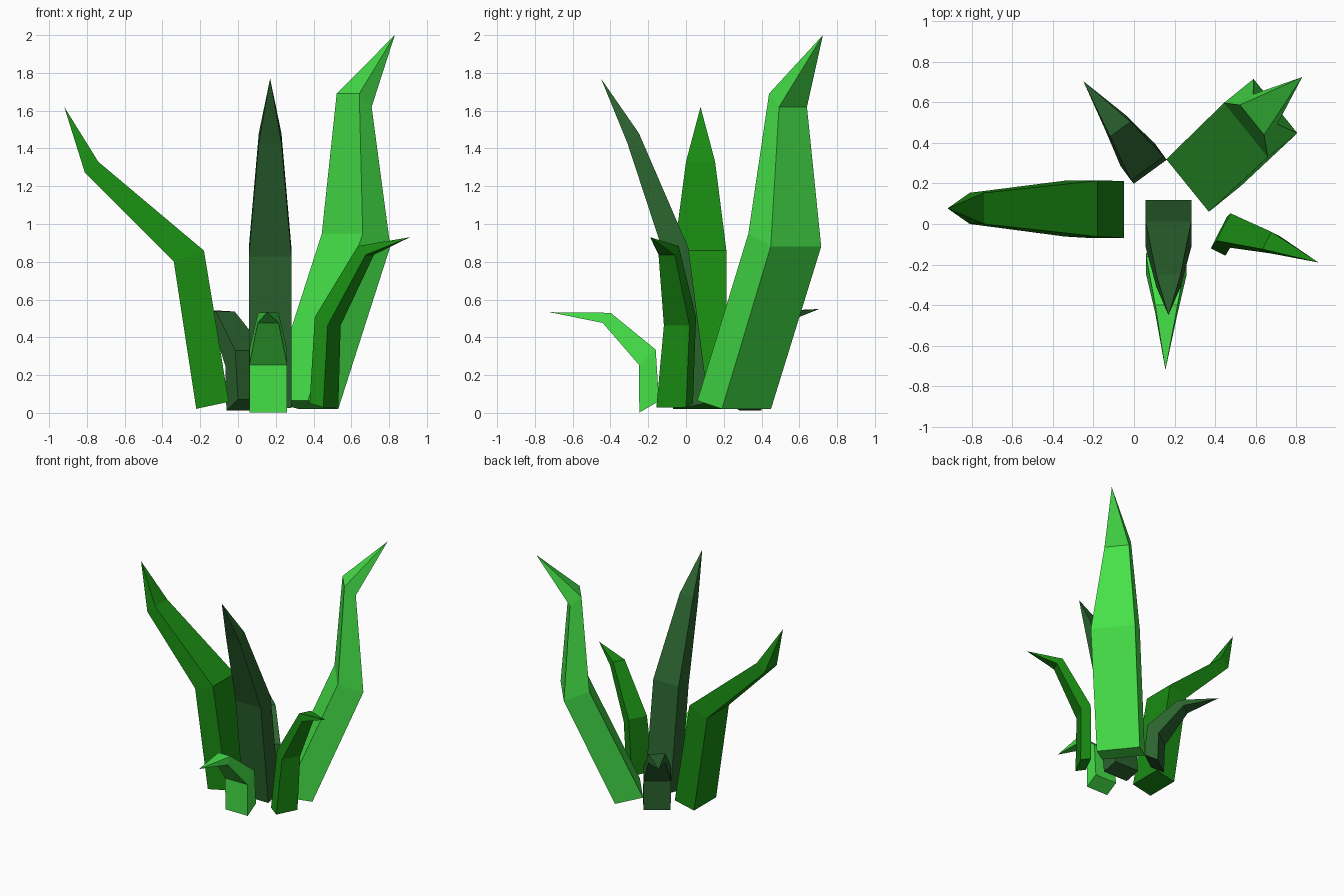
import bpy
from math import radians, sin, cos
from mathutils import Vector

if "Cube" in bpy.data.objects:
    bpy.data.objects.remove(bpy.data.objects["Cube"])


def material(name, rgb):
    m = bpy.data.materials.new(name)
    m.diffuse_color = (*rgb, 1)
    m.use_nodes = True
    m.node_tree.nodes["Principled BSDF"].inputs["Base Color"].default_value = m.diffuse_color
    return m


bright = material("bright_green", (0.06, 0.75, 0.065))
mid = material("mid_green", (0.01, 0.26, 0.006))
dark = material("dark_green", (0.024, 0.125, 0.028))


def leaf(name, mat, yaw, tilts, rings, tip):
    """Four-sided blade: rings of (centre x, y, z, half width, half thickness), closed to a point."""
    a = radians(yaw)
    side = Vector((-sin(a), cos(a), 0))
    verts, faces = [], [(3, 2, 1, 0)]
    for (x, y, z, w, t), tilt in zip(rings, tilts):
        b = radians(tilt)
        out = Vector((cos(a) * cos(b), sin(a) * cos(b), -sin(b)))
        c = Vector((x, y, z))
        verts += [c - out * t - side * w, c + out * t - side * w,
                  c + out * t + side * w, c - out * t + side * w]
    verts.append(Vector(tip))
    top = 4 * (len(rings) - 1)
    for i in range(4):
        j = (i + 1) % 4
        for k in range(0, top, 4):
            faces.append((k + i, k + j, k + 4 + j, k + 4 + i))
        faces.append((top + i, top + j, top + 4))
    me = bpy.data.meshes.new(name)
    me.from_pydata(verts, [], faces)
    me.materials.append(mat)
    bpy.context.collection.objects.link(bpy.data.objects.new(name, me))


TALL, SHORT = (12, 20, 40), (30, 42, 52)

# Tall leaves
leaf("left_leaf", mid, 180, TALL,
     [(-.135, .072, .04, .141, .088), (-.26, .076, .83, .138, .085),
      (-.775, .077, 1.30, .077, .046)], (-.92, .077, 1.62))
leaf("centre_leaf", dark, -90, TALL,
     [(.17, .05, .04, .113, .07), (.17, -.05, .85, .113, .067),
      (.17, -.28, 1.455, .06, .04)], (.17, -.45, 1.77))
leaf("right_tall_leaf", bright, 39, TALL,
     [(.345, .255, .043, .167, .106), (.625, .523, .915, .172, .1),
      (.615, .54, 1.655, .095, .055)], (.83, .725, 2.0))

# Short leaves
leaf("right_short_leaf", mid, -27, (15, 30, 45),
     [(.455, -.06, .04, .088, .042), (.475, -.032, .485, .076, .044),
      (.677, -.092, .86, .048, .033)], (.91, -.19, .93))
leaf("back_short_leaf", dark, 126, SHORT,
     [(.05, .30, .042, .1, .06), (.04, .31, .29, .1, .06),
      (-.08, .485, .51, .062, .034)], (-.25, .705, .55))
leaf("front_short_leaf", bright, -90, SHORT,
     [(.16, -.195, .032, .1, .06), (.16, -.205, .295, .1, .06),
      (.16, -.42, .503, .055, .034)], (.155, -.72, .533))
